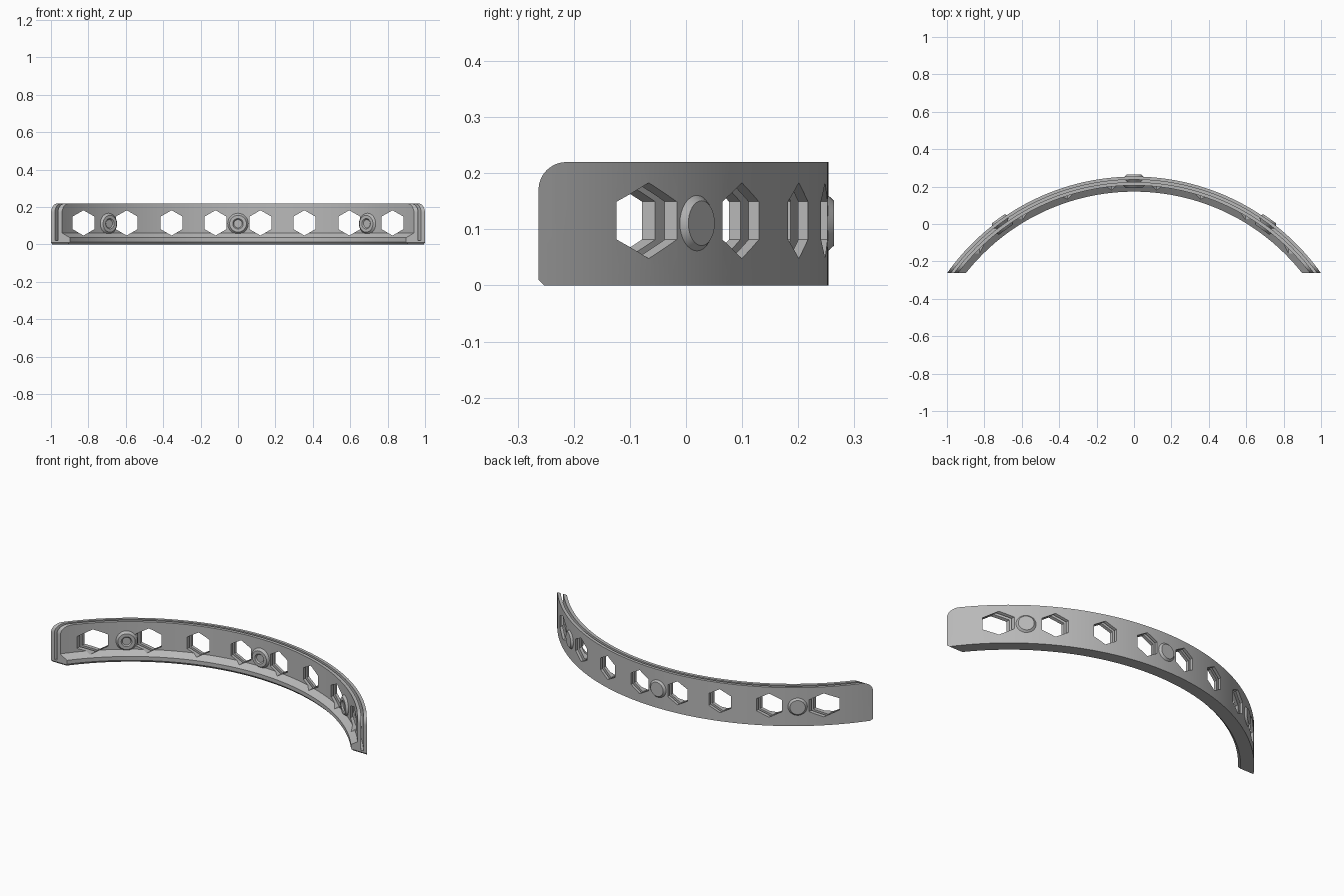
import bpy, bmesh, math
from mathutils import Matrix

cube = bpy.data.objects.get("Cube")
if cube:
    bpy.data.objects.remove(cube, do_unlink=True)

CY = -0.972          # centre of the arc
END = -0.263         # flat cut at both ends
HEIGHT = 0.22

grey = bpy.data.materials.new("mid_grey")
grey.use_nodes = True
grey.diffuse_color = (0.48, 0.48, 0.48, 1)
grey.node_tree.nodes["Principled BSDF"].inputs["Base Color"].default_value = (0.48, 0.48, 0.48, 1)


def make_object(name, bm):
    bmesh.ops.recalc_face_normals(bm, faces=bm.faces)
    mesh = bpy.data.meshes.new(name)
    bm.to_mesh(mesh)
    bm.free()
    mesh.materials.append(grey)
    ob = bpy.data.objects.new(name, mesh)
    bpy.context.collection.objects.link(ob)
    return ob


def prism(name, loop, direction):
    """Closed loop of points extruded along a direction."""
    bm = bmesh.new()
    face = bm.faces.new([bm.verts.new(p) for p in loop])
    new = bmesh.ops.extrude_face_region(bm, geom=[face], use_keep_orig=True)["geom"]
    bmesh.ops.translate(bm, vec=direction, verts=[v for v in new if isinstance(v, bmesh.types.BMVert)])
    return make_object(name, bm)


def cut(target, cutter, operation):
    """Apply one boolean and discard its cutter."""
    mod = target.modifiers.new("cut", "BOOLEAN")
    mod.object, mod.operation, mod.solver = cutter, operation, "EXACT"
    bpy.context.view_layer.update()
    baked = bpy.data.meshes.new_from_object(target.evaluated_get(bpy.context.evaluated_depsgraph_get()))
    target.modifiers.clear()
    target.data = baked
    bpy.data.objects.remove(cutter, do_unlink=True)


def smooth(ob):
    bpy.ops.object.select_all(action="DESELECT")
    ob.select_set(True)
    bpy.context.view_layer.objects.active = ob
    bpy.ops.object.shade_smooth_by_angle(angle=math.radians(25))


# Curved band: twin walls with a slot between them and a sloped lower ledge
section = [(1.2257, 0), (1.2257, HEIGHT), (1.209, HEIGHT), (1.209, 0.02), (1.196, 0.02),
           (1.196, HEIGHT), (1.178, HEIGHT), (1.178, 0.062), (1.145, 0.036),
           (1.145, 0.014), (1.158, 0)]
SEGMENTS, SPAN = 72, math.radians(58)
bm = bmesh.new()
rings = []
for i in range(SEGMENTS + 1):
    a = SPAN * (2 * i / SEGMENTS - 1)
    rings.append([bm.verts.new((r * math.sin(a), CY + r * math.cos(a), z)) for r, z in section])
for r0, r1 in zip(rings, rings[1:]):
    for j in range(len(section)):
        k = (j + 1) % len(section)
        bm.faces.new((r0[j], r0[k], r1[k], r1[j]))
bm.faces.new(rings[0])
bm.faces.new(rings[-1])
band = make_object("curved_band", bm)

# Flat ends with rounded top corners and chamfered bottom corners
R = 0.05
outline = [(-1.2, END + 0.03, -0.02), (-1.2, END, 0.01)]
for i in range(9):
    a = math.radians(90 * i / 8)
    outline.append((-1.2, END + R - R * math.cos(a), HEIGHT - R + R * math.sin(a)))
outline += [(-1.2, END + R, 0.3), (-1.2, 0.4, 0.3), (-1.2, 0.4, -0.02)]
cut(band, prism("end_trimmer", outline, (2.4, 0, 0)), "INTERSECT")

# Hexagonal windows, all running front to back
for x in (0.12, 0.355, 0.595, 0.826):
    for side in (-1, 1):
        hexagon = [(side * x + 0.0675 * math.sin(math.pi * k / 3), -0.6,
                    0.1155 + 0.0675 * math.cos(math.pi * k / 3)) for k in range(6)]
        cut(band, prism("window_cutter", hexagon, (0, 1.2, 0)), "DIFFERENCE")
smooth(band)

# Round studs joining the walls: (radius, distance from arc centre)
stud = [(0, 1.2357), (0.040, 1.2357), (0.051, 1.224), (0.051, 1.212), (0.036, 1.195),
        (0.036, 1.185), (0.058, 1.180), (0.045, 1.165), (0.028, 1.165), (0.022, 1.172), (0, 1.172)]
for name, angle in (("right_stud", -36), ("middle_stud", 0), ("left_stud", 36)):
    bm = bmesh.new()
    verts = [bm.verts.new((r, d, 0)) for r, d in stud]
    edges = [bm.edges.new(pair) for pair in zip(verts, verts[1:])]
    bmesh.ops.spin(bm, geom=verts + edges, cent=(0, 0, 0), axis=(0, 1, 0),
                   angle=2 * math.pi, steps=32)
    bmesh.ops.remove_doubles(bm, verts=bm.verts, dist=0.0001)
    bmesh.ops.transform(bm, verts=bm.verts, matrix=Matrix.Translation((0, CY, 0.111))
                        @ Matrix.Rotation(math.radians(-angle), 4, "Z"))
    smooth(make_object(name, bm))
